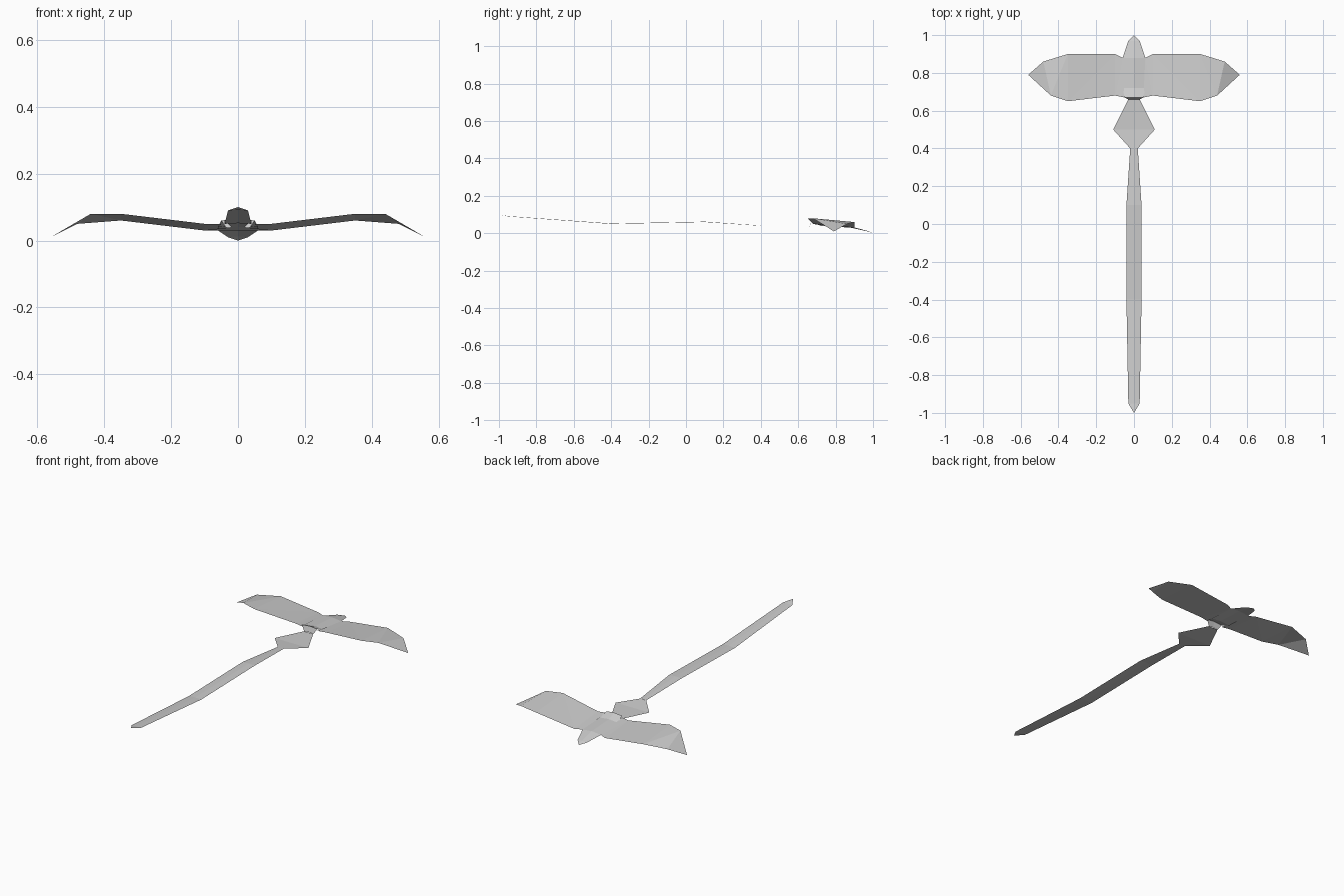
import bpy
import bmesh
from mathutils import Vector


def make_material(name, shade):
    material = bpy.data.materials.new(name)
    material.use_nodes = True
    colour = (shade, shade, shade, 1)
    material.diffuse_color = colour
    shader = material.node_tree.nodes["Principled BSDF"]
    shader.inputs["Base Color"].default_value = colour
    return material


def mirrored_sheet(name, inner_rail, outer_rail, material):
    """Span two matching rails with a thin faceted sheet, mirrored across x."""
    bm = bmesh.new()
    inner = [bm.verts.new(point) for point in inner_rail]
    outer = [bm.verts.new(point) for point in outer_rail]
    for start in range(len(inner) - 1):
        end = start + 1
        bm.faces.new((inner[start], inner[end], outer[end]))
        bm.faces.new((inner[start], outer[end], outer[start]))

    # Close the pointed ends and keep the upper side facing up
    bmesh.ops.remove_doubles(bm, verts=bm.verts[:], dist=0.001)
    for face in bm.faces:
        face.normal_update()
        if face.normal.z < 0:
            face.normal_flip()

    mesh = bpy.data.meshes.new(name)
    bm.to_mesh(mesh)
    bm.free()
    mesh.materials.append(material)
    part = bpy.data.objects.new(name, mesh)
    bpy.context.collection.objects.link(part)
    mirror = part.modifiers.new("Mirror", "MIRROR")
    mirror.use_clip = True
    return part


def central_sheet(name, stations, material, ridge=0):
    """Build a sheet on the centre line from (y, half width, z) stations.

    The ridge lifts the centre in proportion to the half width."""
    centre_line = [Vector((0, y, z + ridge * half)) for y, half, z in stations]
    edge_line = [Vector((half, y, z)) for y, half, z in stations]
    return mirrored_sheet(name, centre_line, edge_line, material)


cube = bpy.data.objects.get("Cube")
if cube:
    bpy.data.objects.remove(cube)

grey = make_material("light grey", 0.6)

# Pointed head and back, rising to the rear and folding down to the fan
back_end = (0.67, 0.05, 0.06)
fan_start = (0.66, 0.03, 0.03)
head_and_back = [(1, 0, 0), (0.97, 0.03, 0.01), (0.88, 0.06, 0.03),
                 (0.72, 0.06, 0.04), back_end, fan_start]
central_sheet("head_and_back", head_and_back, grey, ridge=0.1)

# Wings, raised at the trailing edge and drooping at the tips
wing_tip = Vector((0.56, 0.79, 0.01))
leading_edge = [Vector(point) for point in (
    (0.06, 0.88, 0.03), (0.1, 0.9, 0.03), (0.35, 0.9, 0.06), (0.48, 0.86, 0.05))]
trailing_edge = [Vector(point) for point in (
    (0.05, 0.67, 0.05), (0.1, 0.68, 0.05), (0.35, 0.65, 0.08), (0.44, 0.68, 0.08))]
mirrored_sheet("wings", leading_edge + [wing_tip], trailing_edge + [wing_tip], grey)

# Diamond fan behind the wings
tail_start = (0.4, 0.02, 0.04)
central_sheet("tail_fan", [fan_start, (0.5, 0.11, 0.03), tail_start], grey)

# Long waving tail streamer ending in a raised point
streamer = [tail_start, (0.1, 0.04, 0.06), (-0.4, 0.04, 0.05),
            (-0.95, 0.03, 0.09), (-1, 0, 0.1)]
central_sheet("tail_streamer", streamer, grey, ridge=0.05)
